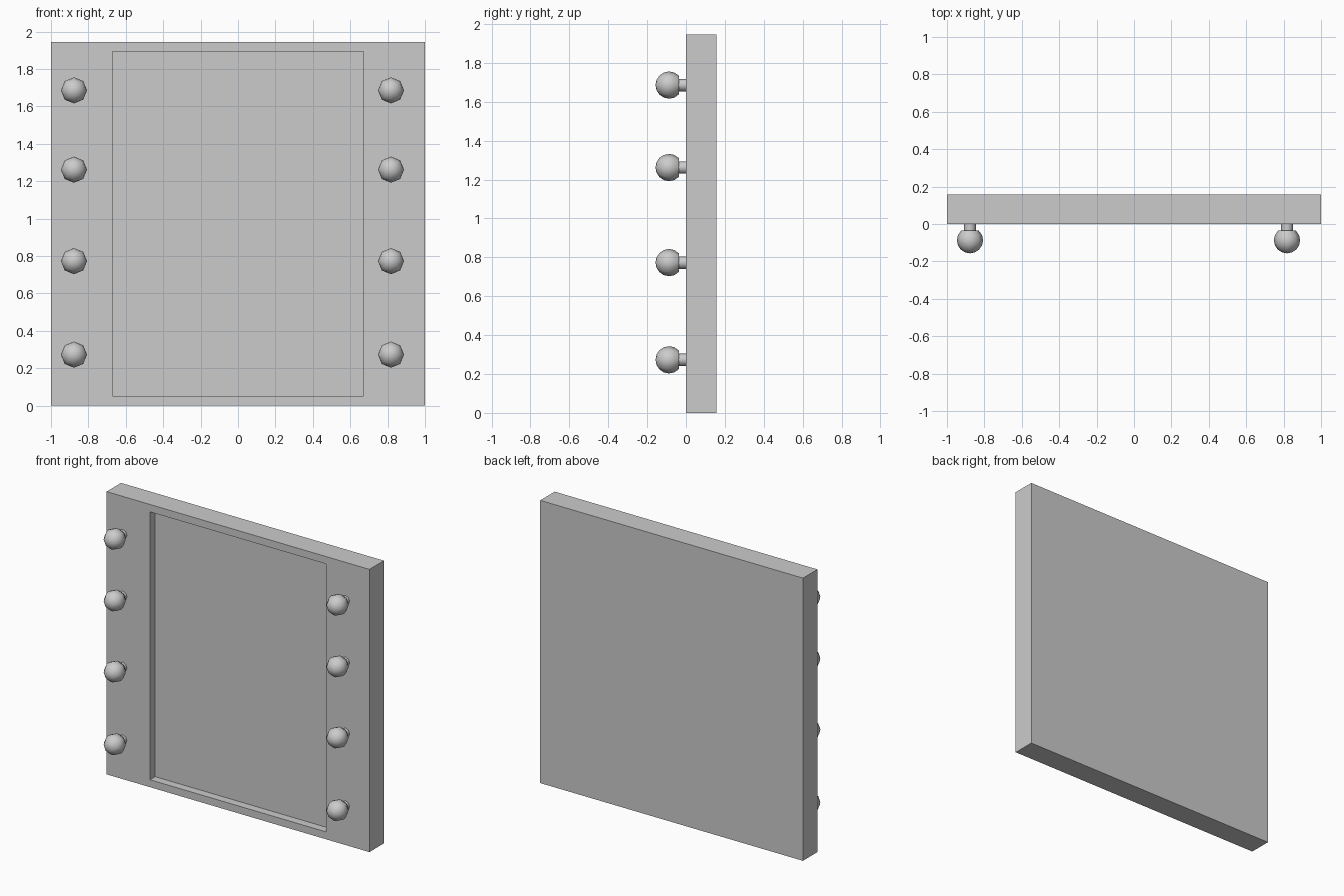
import bpy, bmesh, math

if "Cube" in bpy.data.objects:
    bpy.data.objects.remove(bpy.data.objects["Cube"])

W, H, T, DEPTH = 1.0, 1.945, 0.157, 0.056


def finish(bm, name):
    bmesh.ops.recalc_face_normals(bm, faces=bm.faces)
    mesh = bpy.data.meshes.new(name)
    bm.to_mesh(mesh)
    bm.free()
    return mesh


def place(name, mesh, loc=(0, 0, 0)):
    obj = bpy.data.objects.new(name, mesh)
    obj.location = loc
    bpy.context.collection.objects.link(obj)
    return obj


# Panel: slab with a shallow rectangular recess in the front
bm = bmesh.new()
bmesh.ops.create_cube(bm, size=1)
for v in bm.verts:
    v.co = (v.co.x * 2 * W, (v.co.y + 0.5) * T, (v.co.z + 0.5) * H)
bm.normal_update()
front = min(bm.faces, key=lambda f: f.calc_center_median().y)
bmesh.ops.inset_individual(bm, faces=[front], thickness=0.072)
for v in front.verts:
    v.co.x = math.copysign(0.67, v.co.x)
bm.normal_update()
ret = bmesh.ops.extrude_discrete_faces(bm, faces=[front])
inner = ret["faces"][0]
for v in inner.verts:
    v.co.y = DEPTH
place("panel", finish(bm, "panel"))

# Knob: eight-sided lathe of a ball on a short stem, axis along y
R, CY = 0.07, -0.087
profile = [(R * math.sin(math.radians(a)), CY - R * math.cos(math.radians(a)))
           for a in (0, 22.5, 45, 67.5, 90, 112.5, 138)]
profile += [(0.032, -0.04), (0.032, 0.0), (0.0, 0.0)]
bm = bmesh.new()
verts = [bm.verts.new((r, y, 0)) for r, y in profile]
edges = [bm.edges.new(pair) for pair in zip(verts, verts[1:])]
bmesh.ops.spin(bm, geom=verts + edges, axis=(0, 1, 0), cent=(0, 0, 0),
               steps=8, angle=math.tau)
bmesh.ops.remove_doubles(bm, verts=bm.verts, dist=0.0005)
knob = finish(bm, "knob")

# Two columns of four knobs
for side, x in (("left", -0.877), ("right", 0.818)):
    for i, z in enumerate((0.273, 0.773, 1.262, 1.686)):
        obj = place(f"knob_{side}_{i + 1}", knob, (x, 0, z))

# Smooth shading on the shared knob mesh, keeping sharp edges
bpy.context.view_layer.objects.active = obj
obj.select_set(True)
bpy.ops.object.shade_smooth_by_angle(angle=math.radians(50))
